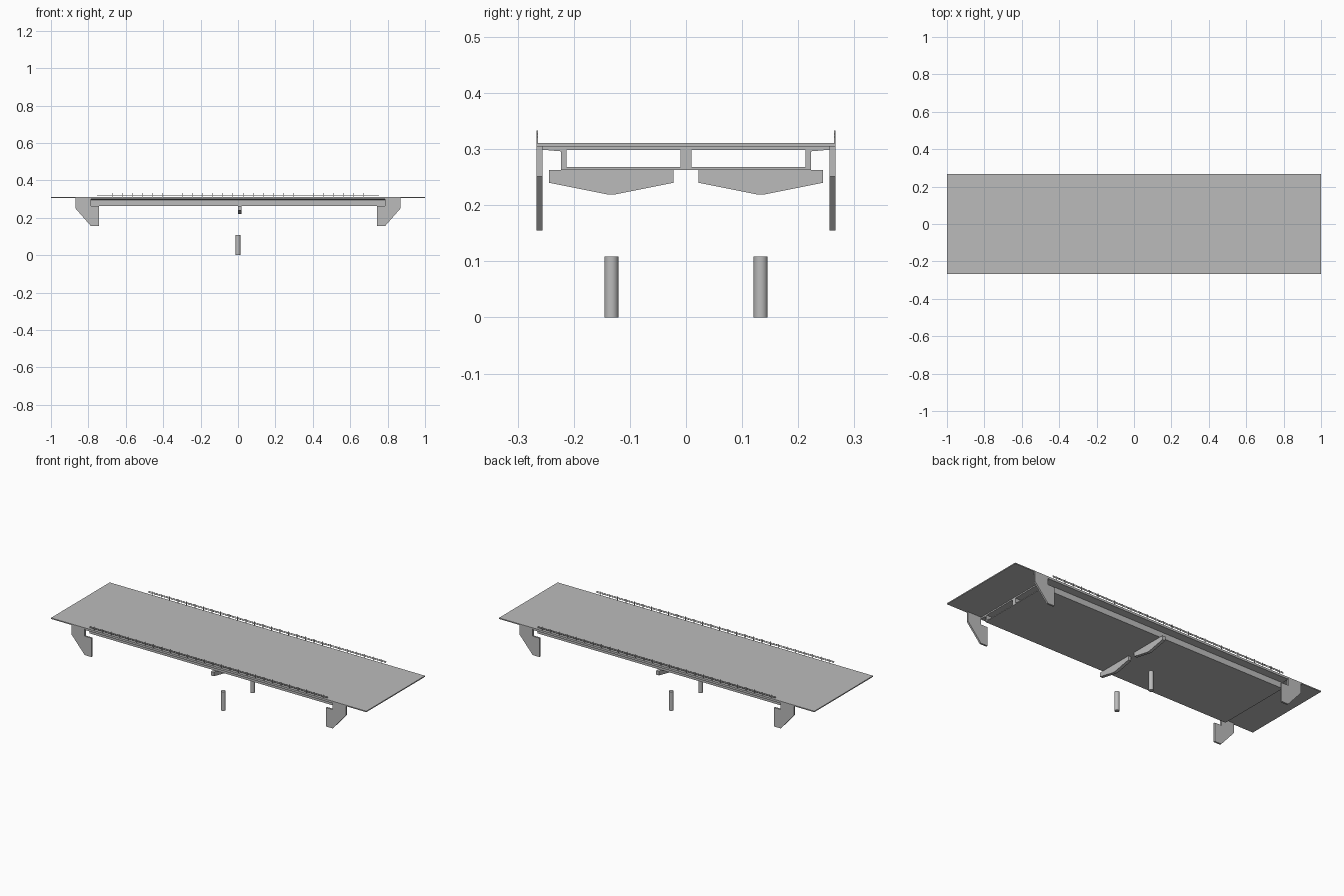
import bpy
import bmesh
from mathutils import Vector

cube = bpy.data.objects.get("Cube")
if cube:
    bpy.data.objects.remove(cube, do_unlink=True)

GREY = (0.5, 0.5, 0.5, 1)
concrete = bpy.data.materials.new("concrete_grey")
concrete.use_nodes = True
concrete.diffuse_color = GREY
concrete.node_tree.nodes["Principled BSDF"].inputs["Base Color"].default_value = GREY


def finish(bm, name):
    bmesh.ops.recalc_face_normals(bm, faces=bm.faces[:])
    mesh = bpy.data.meshes.new(name)
    bm.to_mesh(mesh)
    bm.free()
    mesh.materials.append(concrete)
    obj = bpy.data.objects.new(name, mesh)
    bpy.context.collection.objects.link(obj)
    return obj


def add_box(bm, x, y, z):
    made = bmesh.ops.create_cube(bm, size=1)["verts"]
    for v in made:
        v.co = Vector([(r[0] + r[1]) / 2 + c * (r[1] - r[0])
                       for c, r in zip(v.co, (x, y, z))])


def box(name, x, y, z):
    bm = bmesh.new()
    add_box(bm, x, y, z)
    return finish(bm, name)


def prism(name, loops, axis, lo, hi):
    """Extrude an outline, with optional holes, along x or y."""
    bm = bmesh.new()
    for loop in loops:
        verts = [bm.verts.new((lo, a, z) if axis == "x" else (a, lo, z))
                 for a, z in loop]
        for i, v in enumerate(verts):
            bm.edges.new((verts[i - 1], v))
    bmesh.ops.triangle_fill(bm, edges=bm.edges[:], use_beauty=True)
    made = bmesh.ops.extrude_face_region(bm, geom=bm.faces[:], use_keep_orig=True)
    step = Vector((hi - lo, 0, 0) if axis == "x" else (0, hi - lo, 0))
    bmesh.ops.translate(bm, vec=step, verts=[
        g for g in made["geom"] if isinstance(g, bmesh.types.BMVert)])
    return finish(bm, name)


SPAN = 0.785      # half length of the girder
HALF = 0.266      # half width of the deck
ROAD = 0.305      # underside of the road surface
TOP = 0.311
SEAT = 0.263      # underside of the girder

# Road surface and approach slabs
box("road_surface", (-SPAN, SPAN), (-HALF, HALF), (ROAD, TOP))
for side, s in (("left", 1), ("right", -1)):
    box(f"approach_slab_{side}", sorted((s * SPAN, s)), (-HALF, HALF), (ROAD, TOP))

# Twin cell box girder with tapered overhangs
half_outline = [(0.223, SEAT), (0.223, 0.296), (0.257, 0.299), (HALF, 0.299), (HALF, ROAD)]
outline = half_outline + [(-y, z) for y, z in reversed(half_outline)]
cells = [[(s * 0.01, 0.268), (s * 0.213, 0.268), (s * 0.213, 0.298), (s * 0.01, 0.298)]
         for s in (1, -1)]
prism("box_girder", [outline] + cells, "x", -SPAN, SPAN)

# Abutment wing walls with a notch for the girder
wing = [(0.87, ROAD), (0.87, 0.251), (0.786, 0.155), (0.743, 0.155),
        (0.743, SEAT), (0.786, SEAT), (0.786, ROAD)]
for end, sx in (("left", 1), ("right", -1)):
    for face, sy in (("front", -1), ("back", 1)):
        prism(f"wing_wall_{end}_{face}", [[(sx * x, z) for x, z in wing]],
              "y", sy * 0.256, sy * HALF)

for face, s in (("front", -1), ("back", 1)):
    c = s * 0.133
    # Tapered pier cap
    cap = [(c - 0.111, SEAT), (c - 0.111, 0.24), (c - 0.006, 0.219),
           (c + 0.006, 0.219), (c + 0.111, 0.24), (c + 0.111, SEAT)]
    prism(f"pier_cap_{face}", [cap], "x", 0, 0.018)

    # Round column
    bpy.ops.mesh.primitive_cylinder_add(vertices=32, radius=0.0125, depth=0.109,
                                        location=(0, c, 0.0545))
    column = bpy.context.object
    column.name = f"column_{face}"
    column.data.materials.append(concrete)
    bpy.ops.object.shade_smooth_by_angle()

    # Railing: posts centred in equal panels, with two long rails
    bm = bmesh.new()
    y = sorted((s * 0.2635, s * HALF))
    panels, length = 28, 0.754
    pitch = 2 * length / panels
    for i in range(panels):
        x = -length + (i + 0.5) * pitch
        add_box(bm, (x - 0.0012, x + 0.0012), y, (TOP, 0.333))
    for z in (0.321, 0.327):
        add_box(bm, (-length, length), y, (z - 0.0012, z + 0.0012))
    finish(bm, f"railing_{face}")
